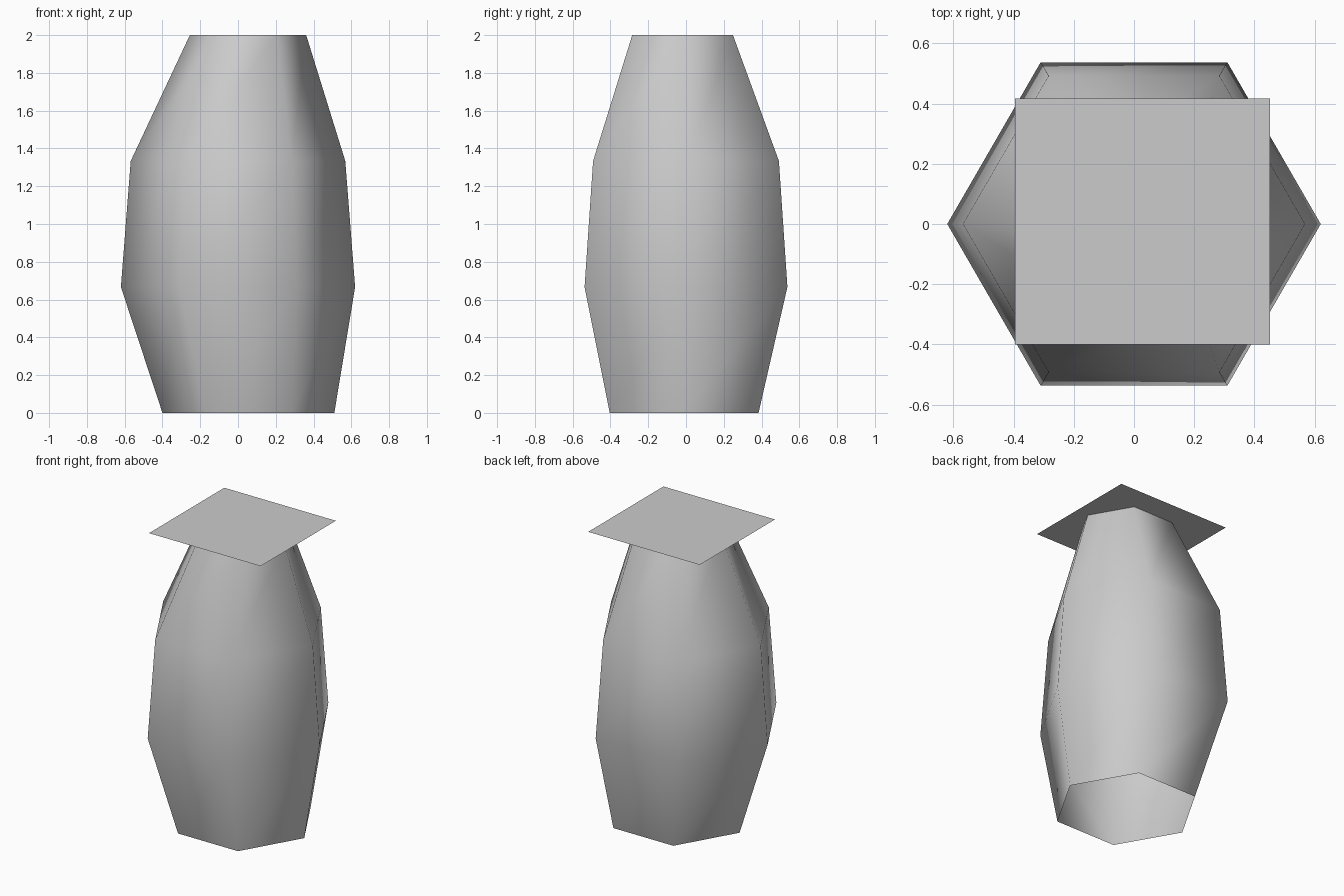
import bpy, bmesh
from math import cos, sin, pi

cube = bpy.data.objects.get("Cube")
if cube:
    bpy.data.objects.remove(cube, do_unlink=True)

# One plain grey for everything
grey = bpy.data.materials.new("light grey")
grey.use_nodes = True
colour = (0.6, 0.6, 0.6, 1)
grey.diffuse_color = colour
grey.node_tree.nodes["Principled BSDF"].inputs["Base Color"].default_value = colour


def add_object(name, bm, smooth):
    mesh = bpy.data.meshes.new(name)
    for f in bm.faces:
        f.smooth = smooth
    bm.to_mesh(mesh)
    bm.free()
    mesh.materials.append(grey)
    obj = bpy.data.objects.new(name, mesh)
    bpy.context.collection.objects.link(obj)
    return obj


# Barrel body: open six-sided tube, rings given as (centre x, centre y, radius, z)
SIDES = 6
rings = [(0.055, -0.01, 0.455, 0), (0, 0, 0.62, 2 / 3),
         (0, 0, 0.568, 4 / 3), (0.053, -0.018, 0.308, 2)]
bm = bmesh.new()
loops = [[bm.verts.new((cx + r * cos(2 * pi * i / SIDES),
                        cy + r * sin(2 * pi * i / SIDES), z))
          for i in range(SIDES)] for cx, cy, r, z in rings]
for low, high in zip(loops, loops[1:]):
    for i in range(SIDES):
        j = (i + 1) % SIDES
        bm.faces.new((low[i], low[j], high[j], high[i]))
add_object("barrel_body", bm, True)

# Flat square lid resting on the upper rim
bm = bmesh.new()
bmesh.ops.create_grid(bm, x_segments=1, y_segments=1, size=0.5)
lid = add_object("flat_lid", bm, False)
lid.scale = (0.847, 0.816, 1)
lid.location = (0.028, 0.008, 2)
